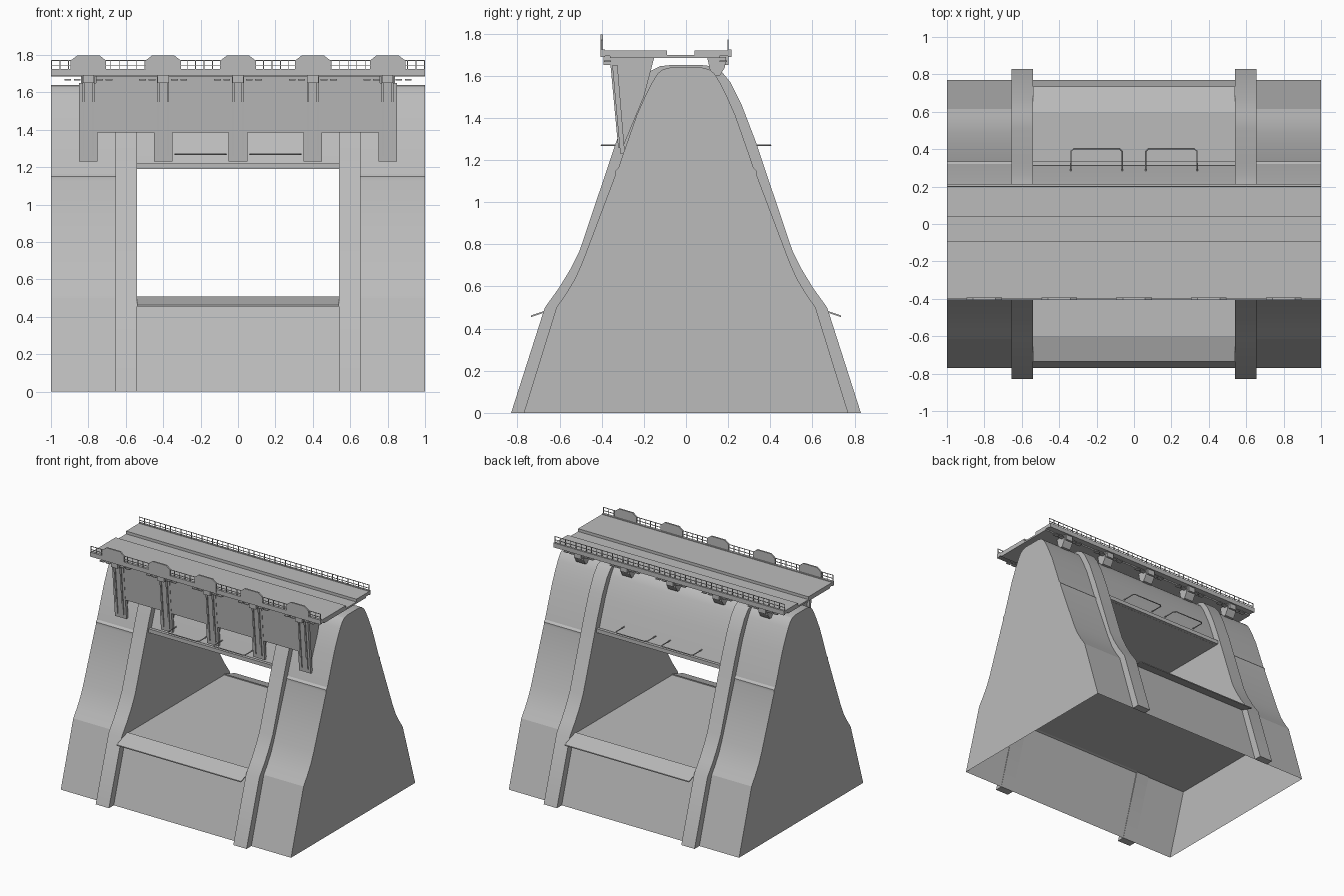
import bpy
import bmesh

cube = bpy.data.objects.get("Cube")
if cube:
    bpy.data.objects.remove(cube, do_unlink=True)

concrete = bpy.data.materials.new("concrete_grey")
concrete.use_nodes = True
GREY = (0.5, 0.5, 0.5, 1)
concrete.diffuse_color = GREY
concrete.node_tree.nodes["Principled BSDF"].inputs["Base Color"].default_value = GREY


def part(name, prisms, open_bottom=False):
    """One object from (yz outline, x start, x end) prisms."""
    bm = bmesh.new()
    for outline, x0, x1 in prisms:
        a = [bm.verts.new((x0, y, z)) for y, z in outline]
        b = [bm.verts.new((x1, y, z)) for y, z in outline]
        bm.faces.new(a)
        bm.faces.new(b[::-1])
        for i in range(len(a)):
            j = (i + 1) % len(a)
            bm.faces.new((a[i], b[i], b[j], a[j]))
    bmesh.ops.recalc_face_normals(bm, faces=bm.faces)
    if open_bottom:
        low = min(v.co.z for v in bm.verts)
        base = [f for f in bm.faces if all(v.co.z < low + 1e-4 for v in f.verts)]
        bmesh.ops.delete(bm, geom=base, context='FACES')
    return finish(name, bm)


def finish(name, bm):
    mesh = bpy.data.meshes.new(name)
    bm.to_mesh(mesh)
    bm.free()
    mesh.materials.append(concrete)
    obj = bpy.data.objects.new(name, mesh)
    bpy.context.collection.objects.link(obj)
    return obj


def box(x0, x1, y0, y1, z0, z1):
    return ([(y0, z0), (y1, z0), (y1, z1), (y0, z1)], x0, x1)


def both_sides(half):
    return half + [(-y, z) for y, z in reversed(half)]


# Wall section, split into base, side piers and lintel around the opening
half = [(.77, 0), (.615, .5), (.57, .565), (.525, .64), (.49, .72),
        (.335, 1.13), (.335, 1.15), (.32, 1.165), (.312, 1.19), (.235, 1.41),
        (.195, 1.5), (.16, 1.57), (.135, 1.61), (.11, 1.63), (.07, 1.64)]
OPEN = .54
part("wall_base", [(both_sides(half[:2]), -1, 1)], open_bottom=True)
pier = both_sides(half[1:])
part("side_piers", [(pier, -1, -OPEN), (pier, OPEN, 1)], open_bottom=True)
part("lintel", [(both_sides(half[8:]), -OPEN, OPEN)])
part("lintel_lips", [box(-OPEN, OPEN, s * .325 - .012, s * .325 + .012, 1.19, 1.22)
                     for s in (-1, 1)])

# Raised ribs running up, over and down the wall beside the opening
rib_half = [(.83, 0), (.67, .5), (.605, .59), (.55, .68), (.505, .77),
            (.33, 1.29), (.265, 1.46), (.21, 1.57), (.165, 1.625),
            (.125, 1.645), (.08, 1.65)]
inner = [(y - .062, z - (.04 if z > 1.5 else 0)) for y, z in rib_half]
rib = both_sides(rib_half) + both_sides(inner)[::-1]
part("ribs", [(rib, -.655, -OPEN), (rib, OPEN, .655)])

# Sloping sills at the foot of the opening
part("sills", [([(s * .6, .5), (s * .735, .455), (s * .735, .463), (s * .6, .508)],
                -OPEN, OPEN) for s in (-1, 1)])

# Deck with a shallow channel along its length
part("deck", [box(-1, 1, -.36, .16, 1.685, 1.698),
              box(-1, 1, -.4, -.09, 1.695, 1.72),
              box(-1, 1, .04, .21, 1.695, 1.72)])
part("deck_edge_beams", [box(-1, 1, -.405, -.385, 1.69, 1.725),
                         box(-1, 1, .2, .215, 1.69, 1.725)])

# Railings
rails = []
for y in (-.4, .2):
    for z in (1.745, 1.77):
        rails.append(box(-1, 1, y - .002, y + .002, z - .002, z + .002))
    for i in range(45):
        x = -.997 + i * 1.994 / 44
        rails.append(box(x - .002, x + .002, y - .002, y + .002, 1.72, 1.77))
part("railings", rails)

# Shield plates on the front railing, cut at their upper corners
bays = [-.8, -.4, 0, .4, .8]
bm = bmesh.new()
for x in bays:
    shape = [(-.095, 1.7), (.095, 1.7), (.095, 1.77), (.06, 1.797),
             (-.06, 1.797), (-.095, 1.77)]
    face = bm.faces.new([bm.verts.new((x + u, -.406, z)) for u, z in shape])
    ext = bmesh.ops.extrude_face_region(bm, geom=[face])
    moved = [g for g in ext["geom"] if isinstance(g, bmesh.types.BMVert)]
    bmesh.ops.translate(bm, verts=moved, vec=(0, .012, 0))
bmesh.ops.recalc_face_normals(bm, faces=bm.faces)
finish("shield_plates", bm)

# Front parapet panel and its posts
part("parapet", [([(-.35, 1.69), (-.325, 1.385), (-.305, 1.385), (-.33, 1.69)],
                  -.76, .76)])
fin = [(-.362, 1.69), (-.322, 1.26), (-.3, 1.26), (-.2, 1.5), (-.15, 1.69)]
flange = [(-.35, 1.65), (-.312, 1.23), (-.29, 1.23), (-.325, 1.65)]
posts = []
for x in bays:
    posts += [(flange, x - .05, x + .05), (fin, x - .032, x - .02),
              (fin, x + .02, x + .032)]
    web = [(y + .012, z) for y, z in fin[:2]] + fin[2:]
    posts.append((web, x - .02, x + .02))
part("parapet_posts", posts)

# Brackets hanging below both deck edges
brackets = []
for x in bays:
    for y in (-.37, .18):
        brackets.append(box(x - .03, x + .03, y - .022, y + .022, 1.65, 1.695))
        for s in (-1, 1):
            for off in (.06, .11):
                brackets.append(box(x + s * off - .018, x + s * off + .018,
                                    y - .02, y + .015, 1.665, 1.672))
    back = [(.1, 1.69), (.19, 1.69), (.185, 1.64), (.16, 1.6), (.12, 1.6)]
    brackets.append((back, x - .04, x + .04))
part("deck_brackets", brackets)

# Bent hand bars on both faces of the lintel
for side, s in (("front", -1), ("back", 1)):
    for tag, x in (("right", -.2), ("left", .2)):
        curve = bpy.data.curves.new(f"{side}_bar_{tag}", 'CURVE')
        curve.dimensions = '3D'
        curve.bevel_depth = .004
        curve.bevel_resolution = 1
        curve.use_fill_caps = True
        path = [(-.137, .27), (-.137, .388), (-.122, .402),
                (.122, .402), (.137, .388), (.137, .27)]
        spline = curve.splines.new('POLY')
        spline.points.add(len(path) - 1)
        for p, (u, y) in zip(spline.points, path):
            p.co = (x + u, s * y, 1.27, 1)
        curve.materials.append(concrete)
        bar = bpy.data.objects.new(curve.name, curve)
        bpy.context.collection.objects.link(bar)

# Smooth the curved wall and ribs, keeping edges sharp
bpy.ops.object.select_all(action='DESELECT')
for name in ("side_piers", "lintel", "ribs"):
    obj = bpy.data.objects[name]
    obj.select_set(True)
    bpy.context.view_layer.objects.active = obj
bpy.ops.object.shade_smooth_by_angle(angle=.4)
